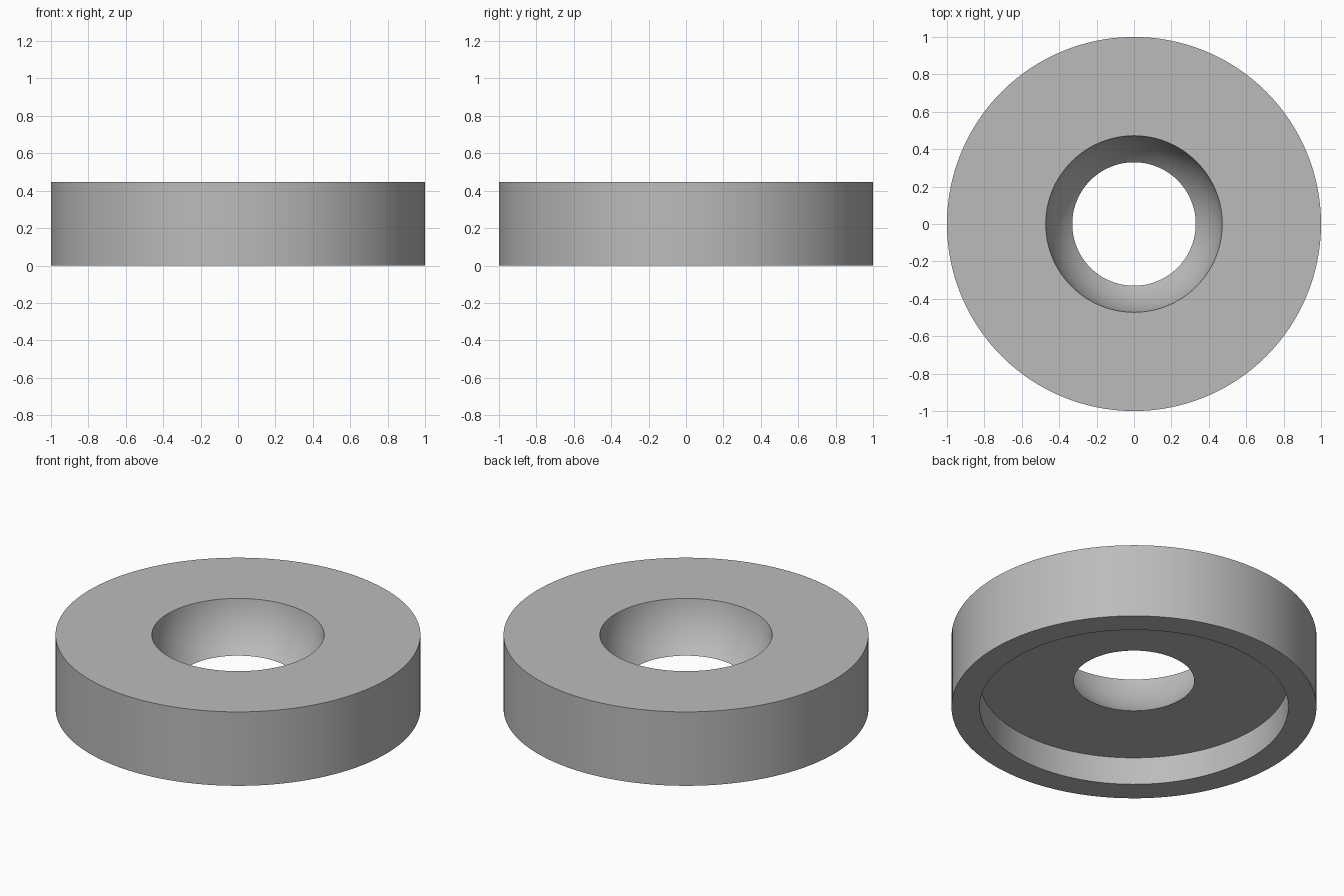
import bpy
import bmesh
import math

SEGMENTS = 128
HEIGHT, FLOOR = 0.447, 0.167        # overall height, height of the underside recess
OUTER, RECESS = 1.0, 0.846          # outer radius, recess radius
SEAT_TOP, SEAT_BOTTOM = 0.472, 0.33  # radii of the spherical seat
SEAT_STEPS = 16

cube = bpy.data.objects.get("Cube")
if cube:
    bpy.data.objects.remove(cube, do_unlink=True)

# Plain grey metal
metal = bpy.data.materials.new("grey_metal")
metal.use_nodes = True
colour = (0.5, 0.5, 0.5, 1)
metal.diffuse_color = colour
metal.node_tree.nodes["Principled BSDF"].inputs["Base Color"].default_value = colour

# Sphere on the axis that passes through both seat edges
centre = ((SEAT_TOP**2 - SEAT_BOTTOM**2) / (HEIGHT - FLOOR) + HEIGHT + FLOOR) / 2
radius = math.hypot(SEAT_TOP, HEIGHT - centre)
start = math.atan2(FLOOR - centre, SEAT_BOTTOM)
end = math.atan2(HEIGHT - centre, SEAT_TOP)

# Cross-section: underside recess, outer wall, top, spherical seat
profile = [(RECESS, FLOOR), (RECESS, 0), (OUTER, 0), (OUTER, HEIGHT)]
for i in range(SEAT_STEPS + 1):
    angle = end + (start - end) * i / SEAT_STEPS
    profile.append((radius * math.cos(angle), centre + radius * math.sin(angle)))

# Revolve the closed cross-section about the vertical axis
bm = bmesh.new()
verts = [bm.verts.new((r, 0, z)) for r, z in profile]
edges = [bm.edges.new((a, b)) for a, b in zip(verts, verts[1:] + verts[:1])]
bmesh.ops.spin(bm, geom=verts + edges, cent=(0, 0, 0), axis=(0, 0, 1),
               angle=math.tau, steps=SEGMENTS, use_merge=True)
bmesh.ops.remove_doubles(bm, verts=bm.verts, dist=0.0001)
bmesh.ops.recalc_face_normals(bm, faces=bm.faces)

mesh = bpy.data.meshes.new("washer_ring")
bm.to_mesh(mesh)
bm.free()
mesh.materials.append(metal)
ring = bpy.data.objects.new("washer_ring", mesh)
bpy.context.collection.objects.link(ring)

# Smooth curved walls, crisp rims
bpy.ops.object.select_all(action="DESELECT")
ring.select_set(True)
bpy.context.view_layer.objects.active = ring
bpy.ops.object.shade_smooth_by_angle(angle=math.radians(30))
